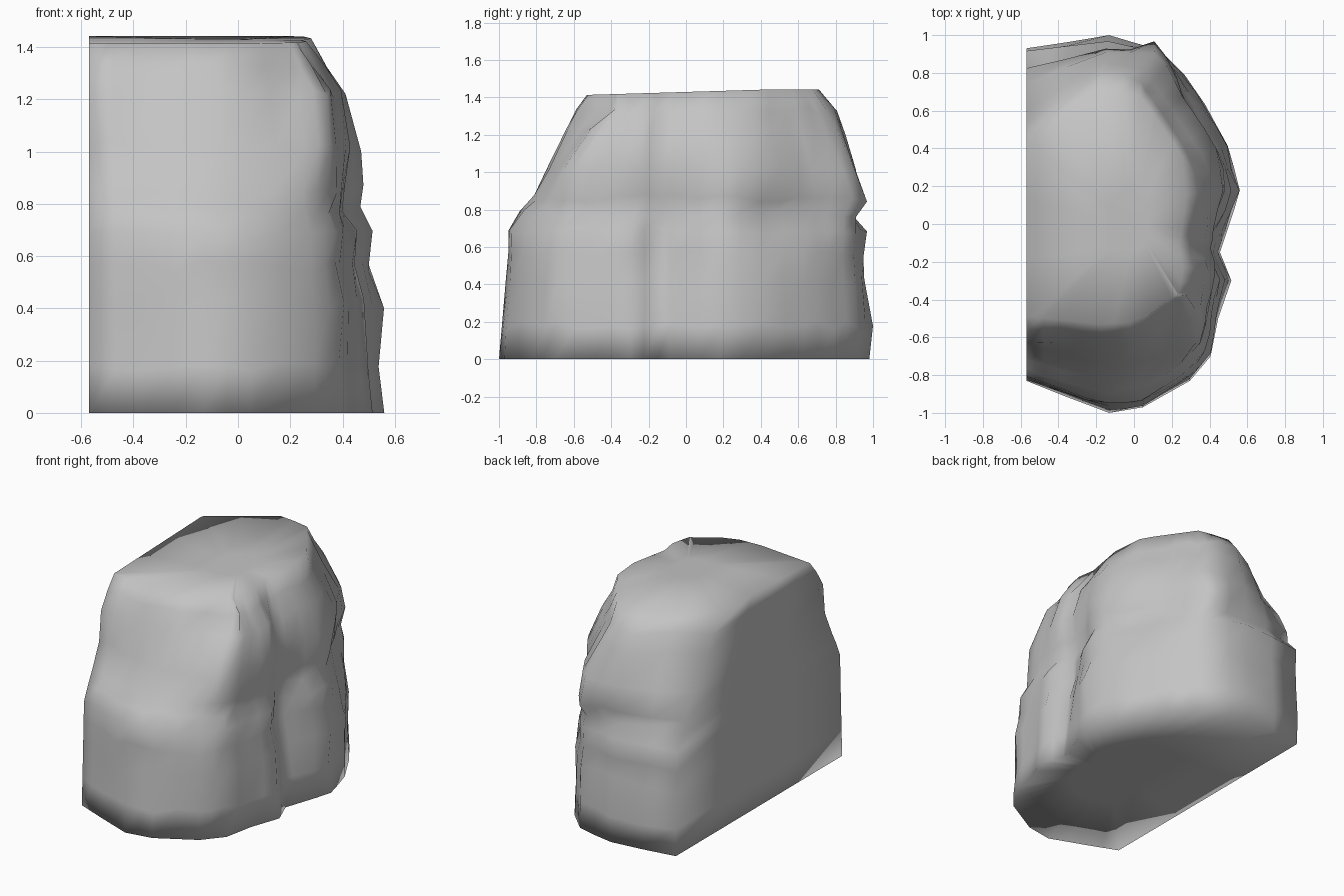
import bpy
import bmesh
import random
from math import exp
from mathutils import Vector

random.seed(7)
if "Cube" in bpy.data.objects:
    bpy.data.objects.remove(bpy.data.objects["Cube"], do_unlink=True)

LEFT = -0.57

# Ground outline, from the front of the flat side round to its back
OUTLINE = [(LEFT, -.83), (-.37, -.91), (-.13, -1), (.05, -.97), (.3, -.83),
           (.41, -.7), (.45, -.5), (.52, -.3), (.46, -.15), (.5, -.03),
           (.57, .18), (.5, .42), (.38, .64), (.27, .8), (.14, .93),
           (-.13, 1), (LEFT, .93)]

# Height, then reach to the right, front and back
LEVELS = [(0, .56, 1, .98), (.18, .56, .985, 1), (.42, .575, .965, .965),
          (.56, .53, .96, .955), (.69, .53, .955, .97), (.78, .46, .89, .9),
          (.86, .465, .83, .93), (1.02, .475, .75, .92), (1.22, .42, .65, .86),
          (1.33, .345, .59, .81), (1.415, .28, .53, .71)]


def refine(points):
    """Add a midpoint to every edge of the rugged outline."""
    result = []
    for a, b in zip(points, points[1:]):
        result += [Vector(a), (Vector(a) + Vector(b)) / 2]
    return result + [Vector(points[-1])]


def bump(x, y, z, centre, width):
    """Soft local lump centred on a point."""
    return exp(-(Vector((x, y, z)) - Vector(centre)).length_squared / width ** 2)


def ramp(value, start, end):
    """Rise from 0 to 1 between two limits."""
    return max(0, min(1, (value - start) / (end - start)))


def chamfer(x, y, z):
    """Cut back the upper corners of the block."""
    if y > 0:
        # Back corner of the flat side
        y -= .25 * ramp(x, -.2, LEFT) * ramp(z, .7, 1.25)
        # Back corner of the rugged side
        excess = max(0, x + .7 * y - .86 + .36 * ramp(z, .85, 1.43))
        x -= .67 * excess
        y -= .47 * excess
    else:
        # Front corner of the rugged side
        y += max(0, .69 * x - .53 - y) * ramp(z, 1.15, 1.4) * ramp(x, 0, .1)
    return x, y


def place(p, level):
    """Fit an outline point to a level, squaring its corners off."""
    z, right, front, back = level
    scale = (right - LEFT) / (-2 * LEFT)
    x = (LEFT + (p.x - LEFT) * scale + min(p.x, right)) / 2
    reach = front if p.y < 0 else back
    y = (p.y * reach + max(-front, min(back, p.y))) / 2
    x, y = chamfer(x, y, z)
    # Recess and brow at the front of the flat side
    y += .05 * bump(x, y, z, (LEFT, -.7, .95), .2)
    y -= .04 * bump(x, y, z, (LEFT, -.6, 1.22), .15)
    if x > LEFT + .01 and 0 < z < 1.4:
        if x > .2:
            # Upright cleft, ledge and undercut on the rugged side
            x -= .05 * bump(0, y, z, (0, -.14, .6), .3)
            x += .06 * bump(0, y, z, (0, .25, .86), .13)
            x -= .05 * bump(0, y, z, (0, .5, .77), .2)
            x -= random.uniform(0, .02)
        # Spur and undercut at the back, hollow at the front
        y += .1 * bump(x, y, z, (.13, .88, .86), .14)
        y -= .03 * bump(x, y, z, (.15, .88, .77), .2)
        y += .03 * bump(x, y, z, (.25, -.75, .8), .2)
        y *= 1 - random.uniform(0, .014)
        z += random.uniform(-.02, .02)
    if z > 1.4:
        z += .03 * min(y, .45) + .014
    return Vector((x, y, z))


def inset(ring, amount):
    """Shrink a loop toward its middle."""
    centre = sum(ring, Vector()) / len(ring)
    return [p.lerp(centre, amount) for p in ring]


# Rugged rings, each closed across the flat side with even points
rings = []
for level in LEVELS:
    pts = [place(p, level) for p in refine(OUTLINE)]
    rings.append(pts + [pts[-1].lerp(pts[0], k / 3) for k in (1, 2)])

# Inner loops on the base and the crown
rings.insert(0, inset(rings[0], .6))
rings.append(inset(rings[-1], .75))

bm = bmesh.new()
loops = [[bm.verts.new(p) for p in ring] for ring in rings]
count = len(loops[0])
for lower, upper in zip(loops, loops[1:]):
    for i in range(count):
        j = (i + 1) % count
        bm.faces.new((lower[i], lower[j], upper[j], upper[i]))
bm.faces.new(loops[0][::-1])
bm.faces.new(loops[-1])
bmesh.ops.recalc_face_normals(bm, faces=bm.faces)
for face in bm.faces:
    face.smooth = True

mesh = bpy.data.meshes.new("rock")
bm.to_mesh(mesh)
bm.free()
rock = bpy.data.objects.new("rock", mesh)
bpy.context.collection.objects.link(rock)

# Plain stone
stone = bpy.data.materials.new("stone grey")
stone.use_nodes = True
colour = (.55, .55, .55, 1)
stone.diffuse_color = colour
stone.node_tree.nodes["Principled BSDF"].inputs["Base Color"].default_value = colour
mesh.materials.append(stone)
